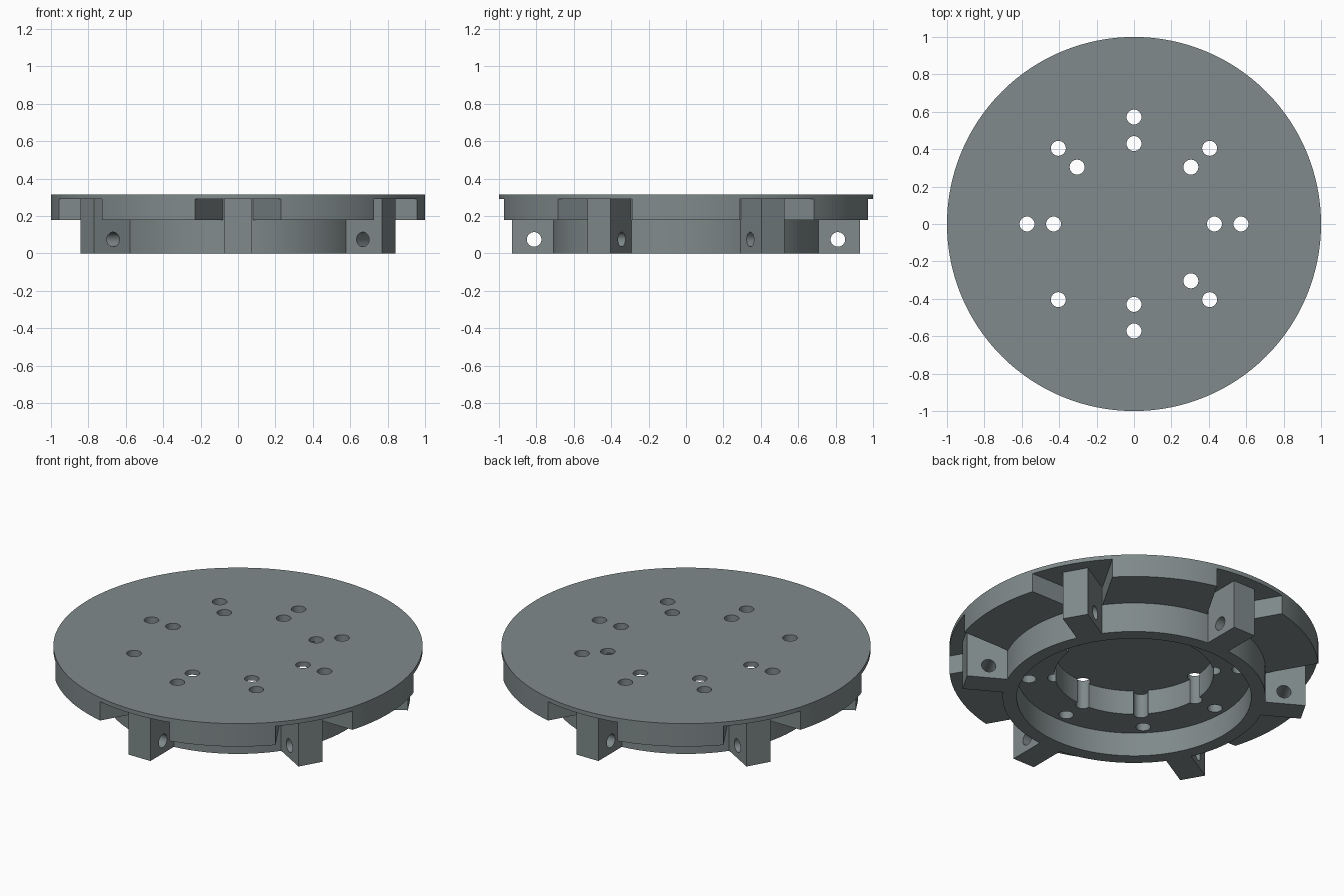
import bpy, bmesh, math
from mathutils import Matrix, Vector

if "Cube" in bpy.data.objects:
    bpy.data.objects.remove(bpy.data.objects["Cube"])

grey = bpy.data.materials.new("steel_grey")
grey.diffuse_color = (0.216, 0.254, 0.258, 1)
grey.use_nodes = True
grey.node_tree.nodes["Principled BSDF"].inputs["Base Color"].default_value = grey.diffuse_color


def finish(bm, name):
    bmesh.ops.recalc_face_normals(bm, faces=bm.faces)
    me = bpy.data.meshes.new(name)
    bm.to_mesh(me)
    bm.free()
    me.materials.append(grey)
    ob = bpy.data.objects.new(name, me)
    bpy.context.collection.objects.link(ob)
    return ob


def lathe(name, profile, steps):
    bm = bmesh.new()
    vs = [bm.verts.new((r, 0, z)) for r, z in profile]
    es = [bm.edges.new(p) for p in zip(vs, vs[1:])]
    bmesh.ops.spin(bm, geom=vs + es, cent=(0, 0, 0), axis=(0, 0, 1),
                   angle=2 * math.pi, steps=steps, use_merge=True)
    bmesh.ops.remove_doubles(bm, verts=bm.verts, dist=1e-5)
    return finish(bm, name)


def prism(bm, outline, z0, z1, angle):
    """Extrude an (x, y) outline between two heights, turned about z."""
    rot = Matrix.Rotation(angle, 3, 'Z')
    lo = [bm.verts.new(rot @ Vector((x, y, z0))) for x, y in outline]
    hi = [bm.verts.new(rot @ Vector((x, y, z1))) for x, y in outline]
    bm.faces.new(lo[::-1])
    bm.faces.new(hi)
    for i in range(len(lo)):
        j = (i + 1) % len(lo)
        bm.faces.new((lo[i], lo[j], hi[j], hi[i]))


def cylinder(bm, radius, depth, matrix):
    bmesh.ops.create_cone(bm, cap_ends=True, segments=32, radius1=radius,
                          radius2=radius, depth=depth, matrix=matrix)


def boolean(target, tool, operation):
    bpy.context.view_layer.objects.active = target
    mod = target.modifiers.new(tool.name, 'BOOLEAN')
    mod.object, mod.operation, mod.solver = tool, operation, 'EXACT'
    bpy.ops.object.modifier_apply(modifier=mod.name)
    bpy.data.objects.remove(tool)


# Round plate with stepped underside, lower ring and central pocket
plate = lathe("mounting_plate", [
    (0, 0.287), (0.43, 0.287), (0.43, 0.142), (0.635, 0.142), (0.635, 0),
    (0.712, 0), (0.712, 0.178), (1, 0.178), (1, 0.315), (0, 0.315)], 128)

lug_angles = [math.radians(30 + 60 * i) for i in range(6)]

# Flared notches in the rim
bm = bmesh.new()
for a in lug_angles:
    prism(bm, [(0.712, -0.079), (1.1, -0.303), (1.1, 0.303), (0.712, 0.079)], 0.1, 0.29, a)
boolean(plate, finish(bm, "notch_cutter"), 'DIFFERENCE')

# Lugs standing in the notches
bm = bmesh.new()
for a in lug_angles:
    prism(bm, [(0.68, -0.072), (0.93, -0.072), (0.93, 0.072), (0.68, 0.072)], 0, 0.295, a)
boolean(plate, finish(bm, "lugs"), 'UNION')

# Cross holes through the lugs, two circles of bolt holes through the plate
bm = bmesh.new()
for a in lug_angles:
    cylinder(bm, 0.039, 0.2, Matrix.Rotation(a, 4, 'Z')
             @ Matrix.Translation((0.812, 0, 0.075))
             @ Matrix.Rotation(math.pi / 2, 4, 'X'))
for i in range(8):
    for r in (0.43, 0.572):
        # one inner hole is blind and stops at the pocket ceiling
        top = 0.286 if (i == 5 and r < 0.5) else 0.4
        cylinder(bm, 0.04, top - 0.1, Matrix.Rotation(i * math.pi / 4, 4, 'Z')
                 @ Matrix.Translation((r, 0, (top + 0.1) / 2)))
boolean(plate, finish(bm, "hole_cutter"), 'DIFFERENCE')

# Smooth round walls, sharp edges
bpy.ops.object.select_all(action='DESELECT')
plate.select_set(True)
bpy.context.view_layer.objects.active = plate
bpy.ops.object.shade_smooth_by_angle(angle=math.radians(25))
